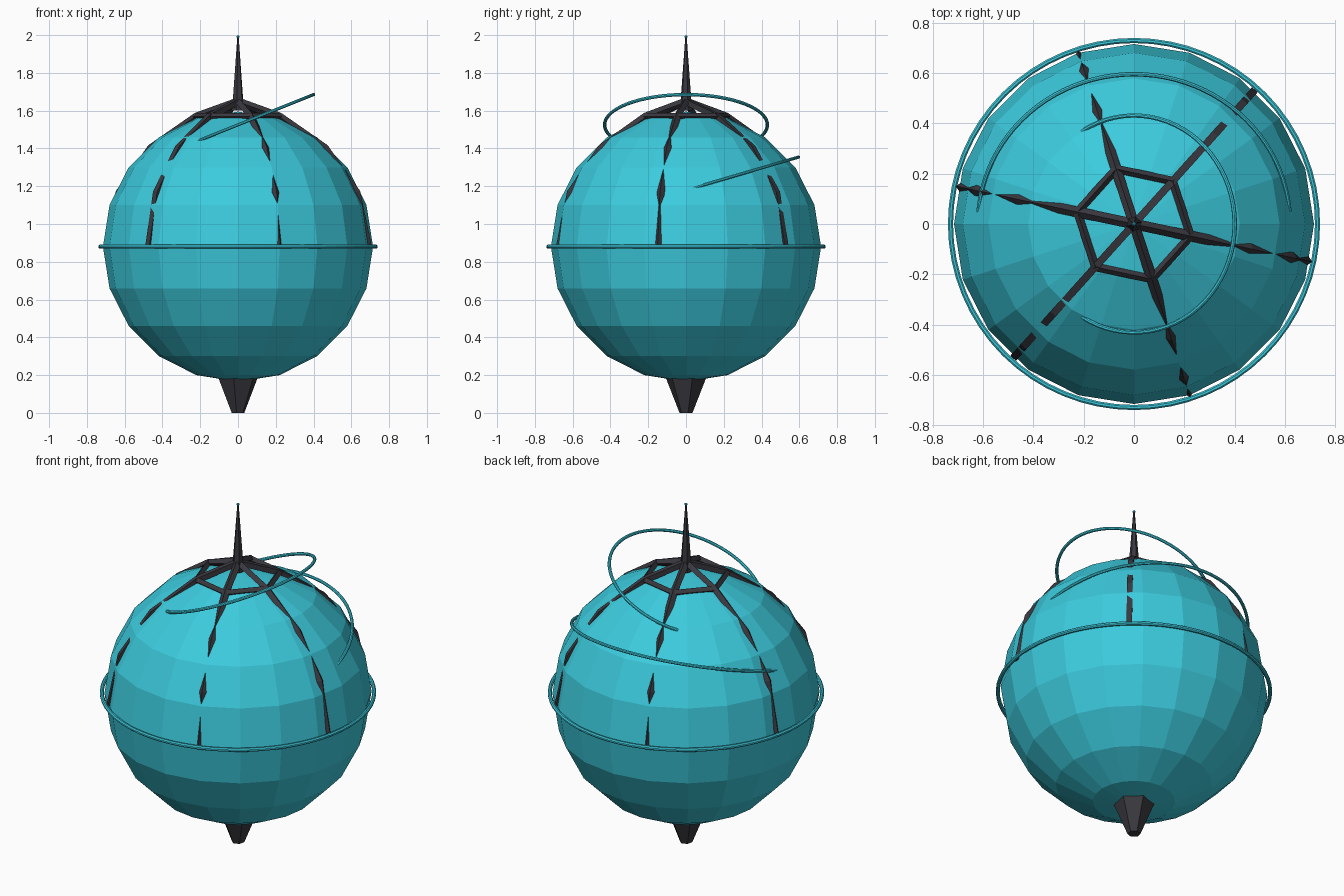
import bpy, bmesh
from math import sin, cos, pi, radians
from mathutils import Vector, Matrix

if "Cube" in bpy.data.objects:
    bpy.data.objects.remove(bpy.data.objects["Cube"])


def material(name, rgb):
    m = bpy.data.materials.new(name)
    m.diffuse_color = (*rgb, 1)
    m.use_nodes = True
    m.node_tree.nodes["Principled BSDF"].inputs["Base Color"].default_value = m.diffuse_color
    return m


TEAL = material("teal", (0.045, 0.6, 0.73))
DARK = material("dark", (0.04, 0.04, 0.05))
CZ = 0.88                                   # globe centre height
RIBS = [radians(48 + 60 * k) for k in range(6)]


def finish(name, bm, *mats):
    bmesh.ops.recalc_face_normals(bm, faces=bm.faces)
    me = bpy.data.meshes.new(name)
    bm.to_mesh(me)
    bm.free()
    for m in mats:
        me.materials.append(m)
    ob = bpy.data.objects.new(name, me)
    bpy.context.collection.objects.link(ob)
    return ob


def sweep(bm, path, up, r, sides, phase=0.0, closed=False):
    """Sweep a regular polygon along path; up is a reference direction."""
    n = len(path)
    rings = []
    for i, p in enumerate(path):
        a = path[i - 1] if closed or i else p
        b = path[(i + 1) % n] if closed or i < n - 1 else p
        t = (b - a).normalized()
        s = t.cross(up).normalized()
        u = s.cross(t)
        angs = [phase + 2 * pi * k / sides for k in range(sides)]
        rings.append([bm.verts.new(p + r * (u * cos(g) + s * sin(g))) for g in angs])
    for i in range(n if closed else n - 1):
        A, B = rings[i], rings[(i + 1) % n]
        for k in range(sides):
            j = (k + 1) % sides
            bm.faces.new((A[k], A[j], B[j], B[k]))
    if not closed:
        bm.faces.new(rings[0])
        bm.faces.new(rings[-1])


def cone(bm, z0, r0, z1, r1, sides=6):
    bmesh.ops.create_cone(bm, cap_ends=True, segments=sides, radius1=r0, radius2=r1, depth=z1 - z0,
                          matrix=Matrix.Translation((0, 0, (z0 + z1) / 2)) @ Matrix.Rotation(RIBS[0], 4, 'Z'))


def arc(name, centre, rot, r, a0, a1, tube, steps=48, closed=False):
    bm = bmesh.new()
    n = steps if closed else steps + 1
    pts = []
    for i in range(n):
        a = radians(a0 + (a1 - a0) * i / steps)
        pts.append(Vector(centre) + rot @ Vector((r * cos(a), r * sin(a), 0)))
    sweep(bm, pts, rot @ Vector((0, 0, 1)), tube, 8, pi / 8, closed)
    return finish(name, bm, TEAL)


# globe
bm = bmesh.new()
bmesh.ops.create_uvsphere(bm, u_segments=20, v_segments=10, radius=0.715,
                          matrix=Matrix.Translation((0, 0, CZ)))
finish("globe", bm, TEAL)

# ribs running from the top hub down over the globe to its equator
bm = bmesh.new()
for k, a in enumerate(RIBS):
    d = Vector((cos(a), sin(a), 0))
    pts = [Vector((0, 0, 1.645)) + d * 0.01]
    for polar in (18, 42, 66, 90):
        g = radians(polar)
        R = 0.725 if polar == 18 else 0.703
        pts.append(d * R * sin(g) + Vector((0, 0, CZ + R * cos(g))))
    sweep(bm, pts, d + Vector((0, 0, 0.6)), 0.021, 4, pi / 4 if k % 3 == 0 else 0)
finish("ribs", bm, DARK)

# hexagonal brace joining the ribs
bm = bmesh.new()
sweep(bm, [Vector((0.23 * cos(a), 0.23 * sin(a), 1.568)) for a in RIBS],
      Vector((0, 0, 1)), 0.019, 4, 0, True)
finish("rib_brace", bm, DARK)

# top spike with hub and small tip
bm = bmesh.new()
cone(bm, 1.60, 0.036, 1.65, 0.032)
cone(bm, 1.64, 0.03, 1.99, 0.004)
finish("top_spike", bm, DARK)
bm = bmesh.new()
bmesh.ops.create_icosphere(bm, subdivisions=1, radius=0.009, matrix=Matrix.Translation((0, 0, 1.991)))
finish("spike_tip", bm, TEAL)

# tapered foot, with one coloured side
bm = bmesh.new()
cone(bm, 0.0, 0.035, 0.2, 0.115)
foot = finish("foot", bm, DARK, TEAL)
panel = Vector((cos(radians(138)), sin(radians(138)), 0))
for f in foot.data.polygons:
    if f.normal.dot(panel) > 0.85:
        f.material_index = 1

# equator ring and the two tilted orbit arcs
arc("equator_ring", (0, 0, CZ), Matrix.Identity(3), 0.729, 0, 360, 0.011, 64, True)
arc("upper_orbit_arc", (0, 0, 1.525), Matrix.Rotation(radians(-21.8), 3, 'Y'), 0.431, -121, 121, 0.009)
arc("side_orbit_arc", (0, 0, 1.18), Matrix.Rotation(radians(16.3), 3, 'X'), 0.62, -2, 182, 0.009)
